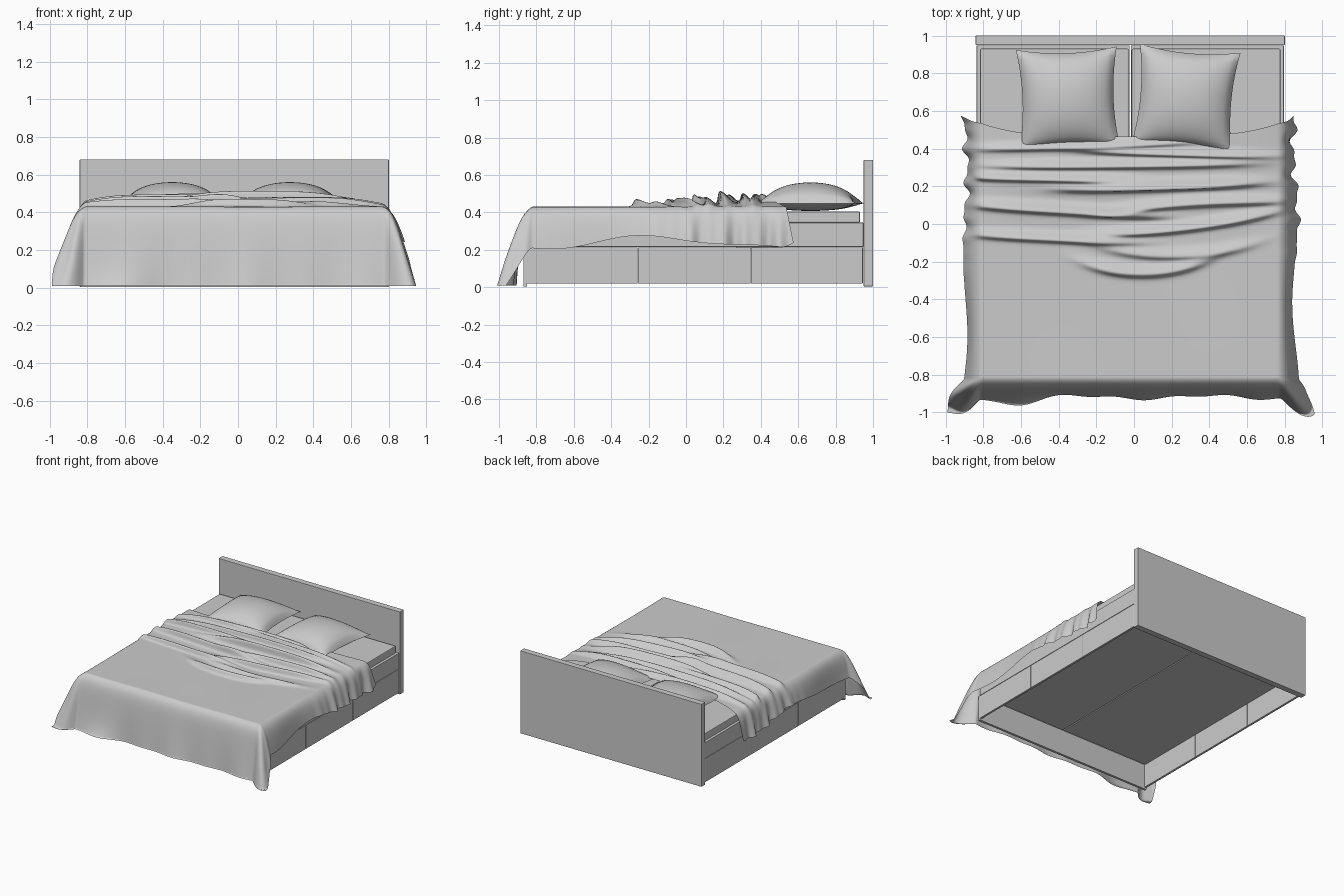
import bpy, bmesh, math
from math import sin, cos, exp, hypot, atan2, pi

if "Cube" in bpy.data.objects:
    bpy.data.objects.remove(bpy.data.objects["Cube"])

CX = -0.02  # centre line of the bed frame


def box(name, x, y, z, bevel=0.0):
    bm = bmesh.new()
    bmesh.ops.create_cube(bm, size=1)
    for v in bm.verts:
        v.co = [(r[0] + r[1]) / 2 + c * (r[1] - r[0]) for r, c in zip((x, y, z), v.co)]
    me = bpy.data.meshes.new(name)
    bm.to_mesh(me)
    bm.free()
    ob = bpy.data.objects.new(name, me)
    bpy.context.collection.objects.link(ob)
    if bevel:
        m = ob.modifiers.new("bevel", 'BEVEL')
        m.width, m.segments = bevel, 2
    return ob


def surface(name, nu, nv, fn):
    """Smooth grid from fn(i/nu, j/nv)."""
    verts = [fn(i / nu, j / nv) for j in range(nv + 1) for i in range(nu + 1)]
    w = nu + 1
    faces = [(j * w + i, j * w + i + 1, (j + 1) * w + i + 1, (j + 1) * w + i)
             for j in range(nv) for i in range(nu)]
    me = bpy.data.meshes.new(name)
    me.from_pydata(verts, [], faces)
    me.shade_smooth()
    ob = bpy.data.objects.new(name, me)
    bpy.context.collection.objects.link(ob)
    return ob


# Headboard and foot panel
box("headboard", (-0.84, 0.80), (0.95, 1.0), (0.005, 0.68), 0.002)
box("foot_panel", (-0.835, 0.795), (-0.87, -0.85), (0.005, 0.215))

# Drawer fronts, base halves and mattress halves on both sides
for side, s in (("left", -1), ("right", 1)):
    def span(a, b):
        return tuple(sorted((CX + s * a, CX + s * b)))
    for k, (a, b) in enumerate(((-0.868, -0.26), (-0.257, 0.345), (0.348, 0.945))):
        box(f"{side}_drawer_front_{k}", span(0.797, 0.815), (a, b), (0.02, 0.213), 0.0015)
    box(f"{side}_base", span(0.004, 0.815), (-0.85, 0.948), (0.216, 0.345), 0.002)
    box(f"{side}_mattress", span(0.008, 0.797), (-0.845, 0.93), (0.345, 0.405), 0.006)


# Pillows: puffed squares with pinched sides and pointed corners
def pillow(name, x, y, rot):
    h = 0.268

    def point(sign):
        def fn(u, v):
            a, b = 2 * u - 1, 2 * v - 1
            px = h * a * (1 - 0.10 * (1 - b * b) * abs(a))
            py = h * b * (1 - 0.10 * (1 - a * a) * abs(b))
            puff = ((1 - a * a) * (1 - b * b)) ** 0.55
            z = 0.448 + (0.112 if sign > 0 else -0.04) * puff
            return (x + px * cos(rot) - py * sin(rot), y + px * sin(rot) + py * cos(rot), z)
        return fn
    for part, sign in (("top", 1), ("underside", -1)):
        ob = surface(f"{name}_{part}", 24, 24, point(sign))
        if sign < 0:
            ob.data.flip_normals()


pillow("left_pillow", -0.35, 0.665, math.radians(2))
pillow("right_pillow", 0.275, 0.665, math.radians(-5))

# Blanket folds: y, x centre, half length, height, width, slope, curve
FOLDS = [(-0.25, 0.08, 0.32, 0.040, 0.030, 0.02, 0.5),
         (-0.16, 0.25, 0.40, 0.028, 0.028, 0.02, 0.3),
         (-0.07, -0.40, 0.45, 0.040, 0.024, -0.05, 0.0),
         (-0.01, 0.30, 0.45, 0.048, 0.026, 0.12, 0.1),
         (0.08, -0.35, 0.50, 0.050, 0.026, -0.06, 0.0),
         (0.12, 0.35, 0.45, 0.042, 0.026, 0.06, -0.1),
         (0.21, 0.15, 0.50, 0.062, 0.026, 0.03, 0.0),
         (0.25, -0.45, 0.45, 0.045, 0.022, -0.02, 0.0),
         (0.32, -0.05, 0.65, 0.042, 0.022, 0.01, 0.0),
         (0.38, 0.25, 0.50, 0.036, 0.020, -0.03, 0.0),
         (0.42, -0.25, 0.55, 0.034, 0.020, 0.03, 0.0)]
W, YF, TOP, R = 0.79, -0.82, 0.43, 0.045   # top half width, foot edge, height, roundness
FOOT = 0.455                               # drop length at the foot
NS = 0.13                                  # share of the grid used by each side drop


def blanket_point(u, v):
    # distance along the top and over the edges
    side = 0.0
    if u < NS:
        sx, side, x = -1, (NS - u) / NS, -W
    elif u > 1 - NS:
        sx, side, x = 1, (u - 1 + NS) / NS, W
    else:
        x = W * (2 * (u - NS) / (1 - 2 * NS) - 1)
        sx = 1 if x > 0 else -1
    ff = 0.17
    foot = max(0.0, (ff - v) / ff)
    t = max(0.0, (v - ff) / (1 - ff))
    edge = abs(x / W) + 0.12 * side
    y = YF + t * (0.465 + 0.07 * edge ** 4 - YF)
    yw = y - 0.3 * foot
    length = 0.215 + 0.03 * cos(4.6 * (y + 0.85)) + 0.012 * sin(9 * y + sx)
    length *= 1 - 0.12 * max(0.0, (t - 0.95) / 0.05) ** 2
    a, b = side * length, foot * FOOT
    r = hypot(a, b)
    th = atan2(foot, side) if r else 0.0
    # wrinkled top, thickening towards the pillows
    z = TOP
    lean = 0.0
    for fy, fx, hl, hh, wd, slope, curve in FOLDS:
        d = (x - fx)
        g = hh * exp(-(d / hl) ** 4) * exp(-((y - fy - slope * d - curve * d * d) / wd) ** 2)
        z += g
        lean -= 0.4 * g
    k = min(1.0, max(0.0, (y + 0.05) / 0.45))
    z += 0.032 * k * k * (3 - 2 * k) * max(0.0, 1 - (x / W) ** 4)
    z += 0.002 * sin(7 * x + 3 * y) * sin(5 * y - 2 * x) * (1 - (x / W) ** 2)
    fade = exp(-r / 0.06)
    z = TOP + (z - TOP) * fade
    # drape over the edges with flare and vertical ripples
    arc = R * (1 - exp(-r / R))
    corner = sin(2 * th) ** 2 if foot and side else 0.0
    slope = 0.20 * cos(th) ** 2 + 0.12 * sin(th) ** 2 + 0.25 * corner
    wave = 0.0
    if side:
        busy = 1 / (1 + exp(-14 * (yw + 0.05)))
        wave += cos(th) * side * (0.016 * sin(7 * yw + 2.2 - 0.4 * sx)
                                  + busy * (0.013 * sin(38 * yw + sx) + 0.008 * sin(67 * yw)))
        wave += 0.02 * corner * sin(7 * th + sx) * min(1, r / 0.3)
    if foot:
        wave += sin(th) * foot ** 2 * (0.010 * sin(9 * x + 1) + 0.006 * sin(21 * x))
        wave += sin(th) * foot ** 6 * 0.035 * exp(-((x + 0.62) / 0.13) ** 2)
    out = arc + slope * r + wave
    px = CX + x + sx * out * cos(th) if side else CX + x
    py = y + lean * fade - (out * sin(th) if foot else 0.0)
    pz = max(0.008, z - (r - 0.5 * arc))
    return (px, py, pz)


surface("blanket", 190, 230, blanket_point)
